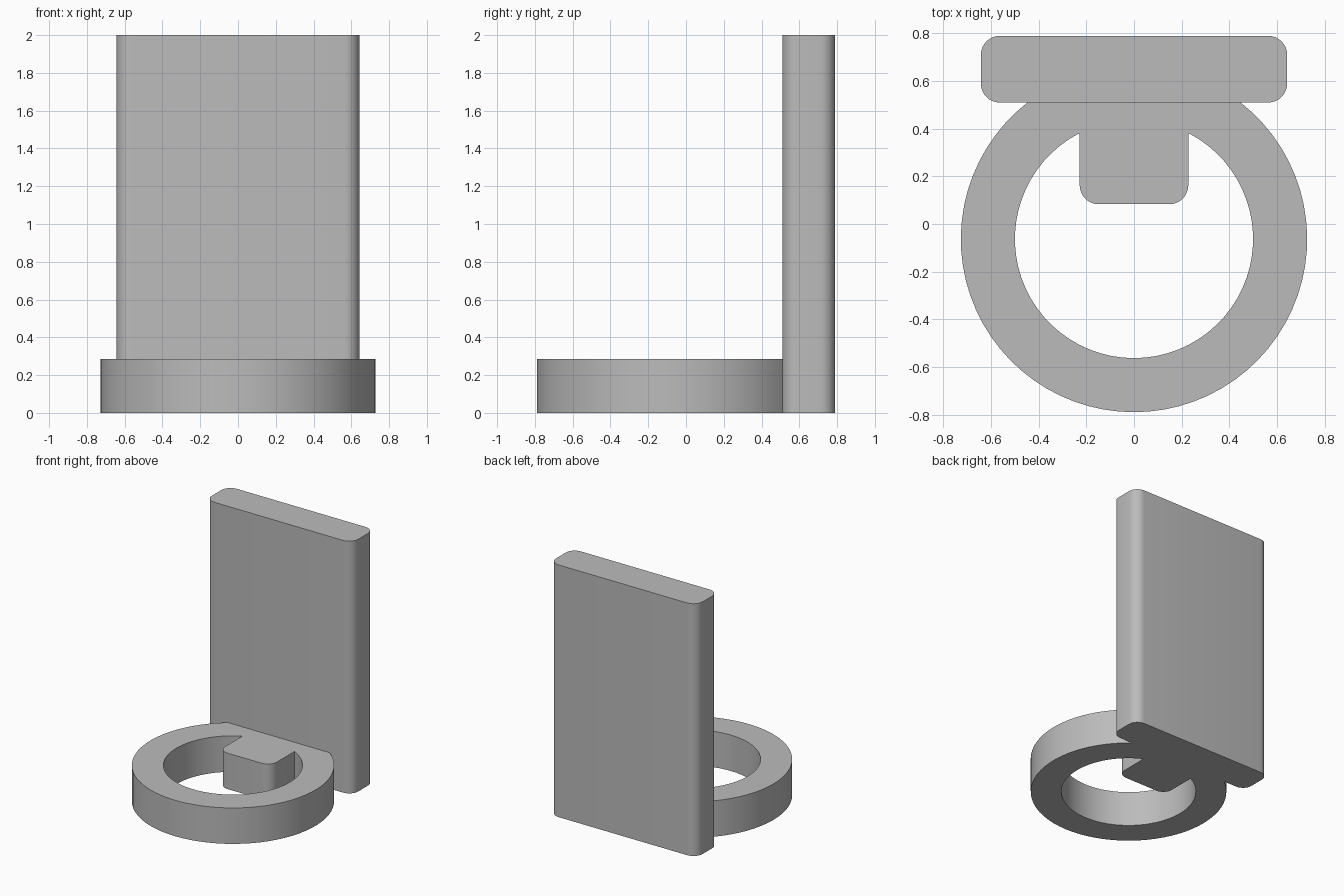
import bpy, bmesh
from math import sin, cos, asin, acos, radians, pi

cube = bpy.data.objects.get("Cube")
if cube:
    bpy.data.objects.remove(cube, do_unlink=True)

grey = bpy.data.materials.new("plain grey")
grey.use_nodes = True
COLOUR = (0.5, 0.5, 0.5, 1)
grey.diffuse_color = COLOUR
grey.node_tree.nodes["Principled BSDF"].inputs["Base Color"].default_value = COLOUR


def arc(cx, cy, radius, start, end, steps):
    """Points along an arc, angles in radians."""
    angles = [start + (end - start) * i / steps for i in range(steps + 1)]
    return [(cx + radius * cos(a), cy + radius * sin(a)) for a in angles]


def extruded_half(name, outline, height):
    """Extrude the outline of the left half and mirror it across x = 0."""
    bm = bmesh.new()
    base = bm.faces.new([bm.verts.new((x, y, 0)) for x, y in outline])
    top = bmesh.ops.extrude_face_region(bm, geom=[base], use_keep_orig=True)["geom"]
    bmesh.ops.translate(bm, vec=(0, 0, height),
                        verts=[v for v in top if isinstance(v, bmesh.types.BMVert)])
    # Open the seam so the mirrored halves join as one solid
    seam = [f for f in bm.faces if all(abs(v.co.x) < 1e-5 for v in f.verts)]
    bmesh.ops.delete(bm, geom=seam, context='FACES')
    mirrored = bmesh.ops.mirror(bm, geom=bm.verts[:] + bm.edges[:] + bm.faces[:],
                                axis='X', merge_dist=1e-4)
    bmesh.ops.remove_doubles(bm, verts=bm.verts[:], dist=1e-4)
    bmesh.ops.recalc_face_normals(bm, faces=bm.faces[:])
    mesh = bpy.data.meshes.new(name)
    bm.to_mesh(mesh)
    bm.free()
    mesh.materials.append(grey)
    obj = bpy.data.objects.new(name, mesh)
    bpy.context.collection.objects.link(obj)
    bpy.ops.object.select_all(action='DESELECT')
    obj.select_set(True)
    bpy.context.view_layer.objects.active = obj
    bpy.ops.object.shade_smooth_by_angle(angle=radians(30))
    return obj


ROUND = 0.08
FRONT, BACK, HALF_WIDTH = 0.51, 0.79, 0.643

# Upright plate with rounded vertical corners
plate = [(0, FRONT)]
plate += arc(HALF_WIDTH - ROUND, FRONT + ROUND, ROUND, -pi / 2, 0, 8)
plate += arc(HALF_WIDTH - ROUND, BACK - ROUND, ROUND, 0, pi / 2, 8)
plate += [(0, BACK)]
extruded_half("upright_plate", plate, 2.0)

# Flat ring with a rounded tab reaching inwards, ending at the plate
CENTRE, OUTER, INNER = -0.063, 0.727, 0.5
TAB, TAB_FRONT = 0.228, 0.083
ring = [(0, TAB_FRONT)]
ring += arc(TAB - ROUND, TAB_FRONT + ROUND, ROUND, -pi / 2, 0, 8)
ring += arc(0, CENTRE, INNER, acos(TAB / INNER), -pi / 2, 28)
ring += arc(0, CENTRE, OUTER, -pi / 2, asin((FRONT - CENTRE) / OUTER), 28)
ring += [(0, FRONT)]
extruded_half("ring_base_with_tab", ring, 0.285)
